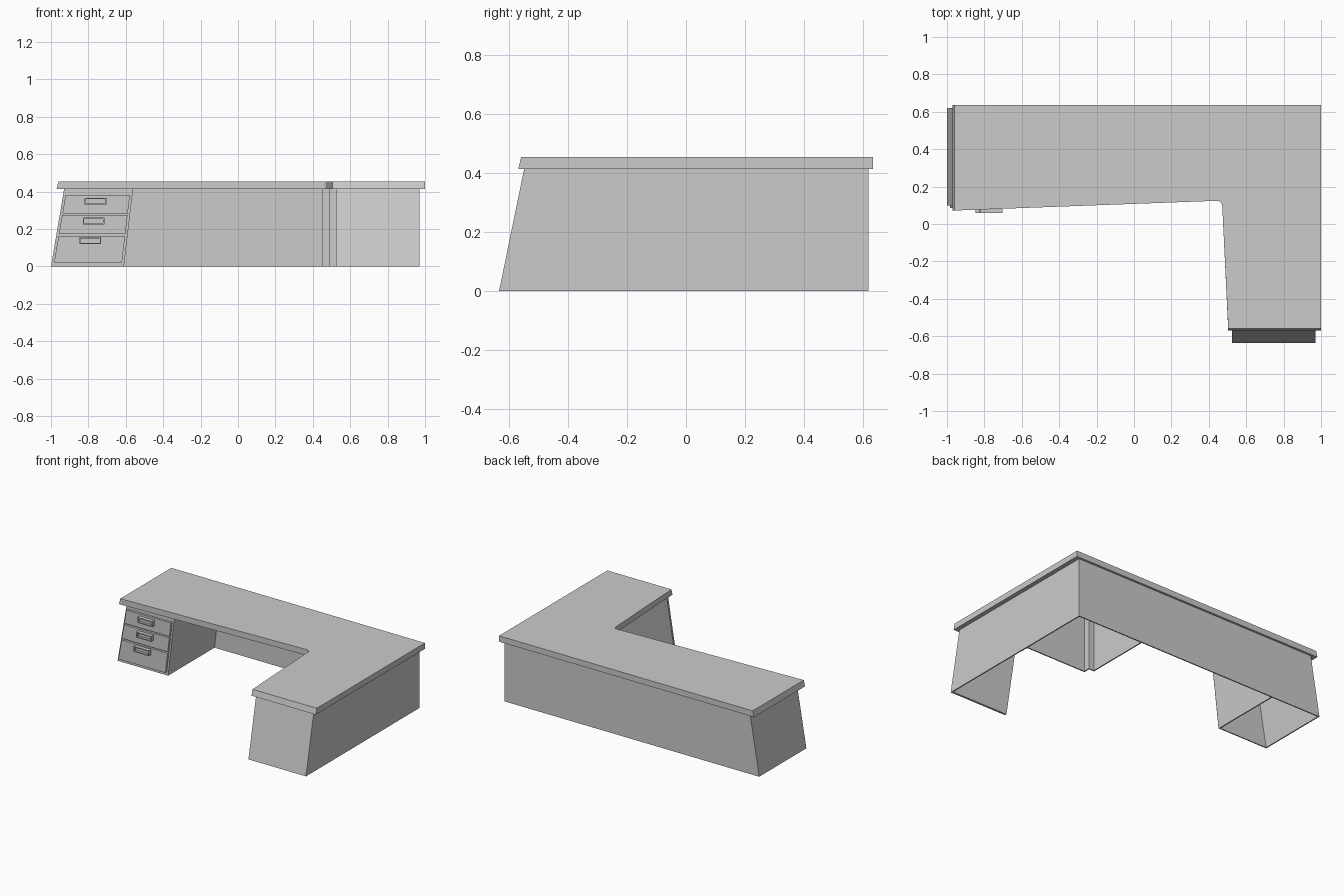
import bpy, bmesh

if "Cube" in bpy.data.objects:
    bpy.data.objects.remove(bpy.data.objects["Cube"])

H = 0.414  # height of the body under the worktop
T = 0.008  # panel thickness


def loft(name, lower, upper):
    """Closed solid between two matching loops of points."""
    bm = bmesh.new()
    a = [bm.verts.new(p) for p in lower]
    b = [bm.verts.new(p) for p in upper]
    n = len(a)
    bm.faces.new(a[::-1])
    bm.faces.new(b)
    for i in range(n):
        j = (i + 1) % n
        bm.faces.new((a[i], a[j], b[j], b[i]))
    bmesh.ops.recalc_face_normals(bm, faces=bm.faces)
    me = bpy.data.meshes.new(name)
    bm.to_mesh(me)
    bm.free()
    ob = bpy.data.objects.new(name, me)
    bpy.context.collection.objects.link(ob)
    return ob


def front_plate(name, quad, y0, y1):
    """Plate with an x/z outline, from y0 (back) to y1 (front)."""
    return loft(name, [(x, y0, z) for x, z in quad], [(x, y1, z) for x, z in quad])


def side_plate(name, quad, x0, x1):
    """Plate with a y/z outline."""
    return loft(name, [(x0, y, z) for y, z in quad], [(x1, y, z) for y, z in quad])


def left(z):   # leaning sides of the drawer pedestal
    return -1 + 0.17 * z


def right(z):
    return -0.61 + 0.118 * z


# Worktop: L outline with rounded inner corner, bevelled left and front ends
def outline(s, z):
    p, c, q = (0.44, 0.124), (0.47, 0.125), (0.472, 0.095)
    arc = []
    for i in range(7):
        t = i / 6
        arc.append(tuple((1-t)**2 * p[k] + 2*t*(1-t) * c[k] + t*t * q[k] for k in (0, 1)))
    pts = [(-0.97 + s, 0.635), (-0.97 + s, 0.072)] + arc
    pts += [(0.504, -0.57 + s), (1, -0.57 + s), (1, 0.635)]
    return [(x, y, z) for x, y in pts]


loft("worktop", outline(0, H), outline(0.01, 0.455))

# Back panel and right side panel
front_plate("back_panel", [(-1, 0), (0.97, 0), (0.97, H), (left(H), H)], 0.62, 0.62 - T)
side_plate("right_side_panel", [(-0.635, 0), (0.62, 0), (0.62, H), (-0.55, H)], 0.97, 0.97 - T)

# Leaning end panel of the return
side_plate("return_end_panel", [(-0.635, 0), (-0.635 + 0.015, 0), (-0.535, H), (-0.55, H)], 0.525, 0.97)

# Inner corner enclosure with a notched corner
path = [(0.45, 0.62), (0.45, 0.145), (0.49, 0.145), (0.49, 0.10), (0.97, 0.10),
        (0.97, 0.10 + T), (0.49 + T, 0.10 + T), (0.49 + T, 0.145 + T),
        (0.45 + T, 0.145 + T), (0.45 + T, 0.62)]
loft("corner_enclosure", [(x, y, 0) for x, y in path], [(x, y, H) for x, y in path])

# Drawer pedestal walls
for name, f, t in (("pedestal_outer_side", left, T), ("pedestal_inner_side", right, -T)):
    front_plate(name, [(f(0), 0), (f(0) + t, 0), (f(H) + t, H), (f(H), H)], 0.62, 0.10)
front_plate("pedestal_front", [(left(0), 0), (right(0), 0), (right(H), H), (left(H), H)],
            0.10 + T, 0.10)


# Recessed drawer handle
def handle(name, x, z):
    w, h = 0.058, 0.019
    ob = front_plate(name, [(x - w, z - h), (x + w, z - h), (x + w, z + h), (x - w, z + h)],
                     0.086, 0.06)
    bm = bmesh.new()
    bm.from_mesh(ob.data)
    face = min(bm.faces, key=lambda f: f.calc_center_median().y)
    bmesh.ops.inset_region(bm, faces=[face], thickness=0.01)
    r = bmesh.ops.extrude_face_region(bm, geom=[face])
    verts = [v for v in r["geom"] if isinstance(v, bmesh.types.BMVert)]
    bmesh.ops.translate(bm, verts=verts, vec=(0, 0.016, 0))
    if face.is_valid:
        bm.faces.remove(face)
    bm.to_mesh(ob.data)
    bm.free()


# Three drawers
for tag, a, b, hx, hz in (("bottom", 0.022, 0.163, -0.79, 0.138),
                          ("middle", 0.173, 0.274, -0.772, 0.243),
                          ("top", 0.284, 0.382, -0.762, 0.348)):
    g = 0.013
    front_plate(tag + "_drawer", [(left(a) + g, a), (right(a) - g, a),
                                  (right(b) - g, b), (left(b) + g, b)], 0.102, 0.085)
    handle(tag + "_drawer_handle", hx, hz)
